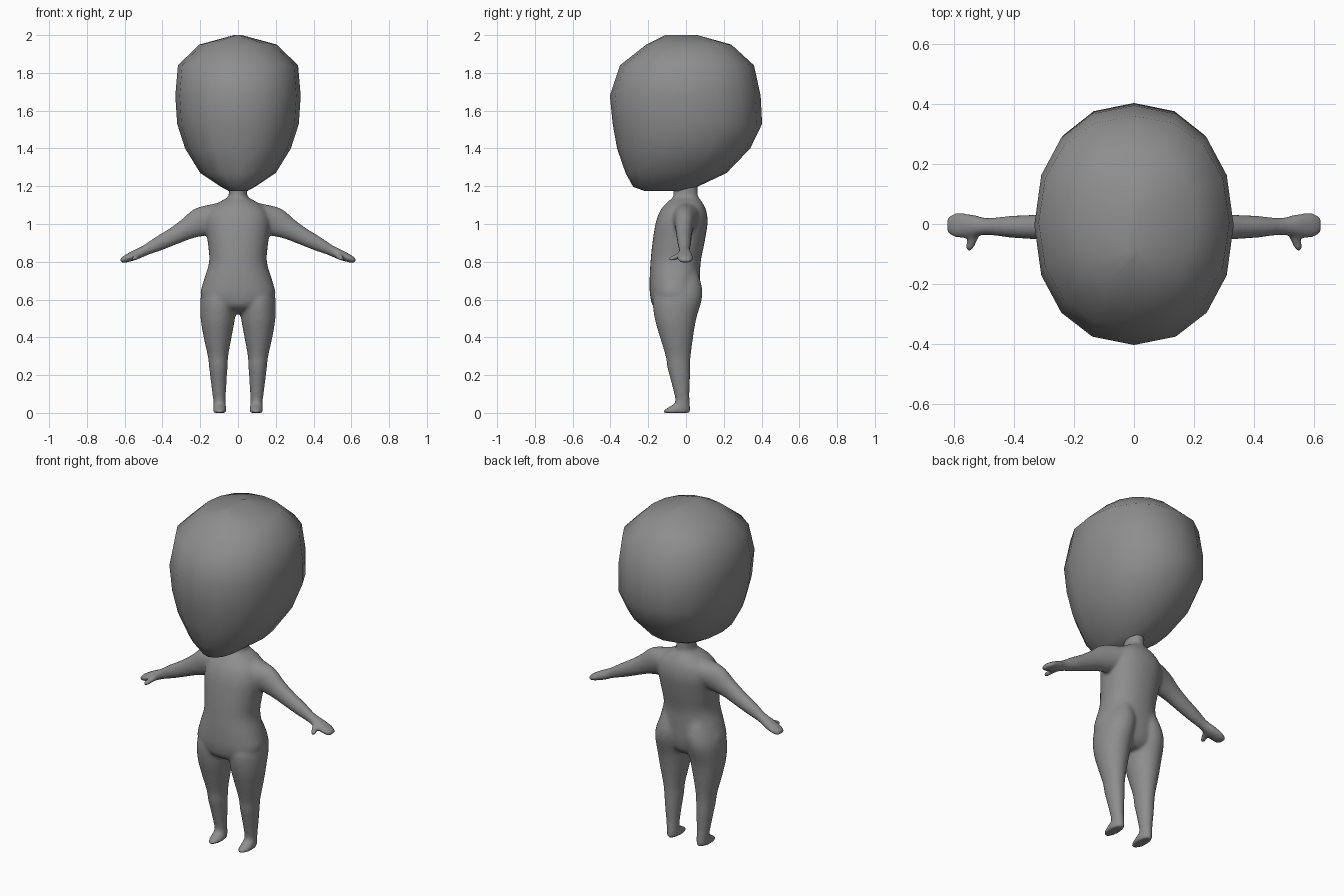
import bpy, bmesh, math
from mathutils import Vector

if "Cube" in bpy.data.objects:
    bpy.data.objects.remove(bpy.data.objects["Cube"])

grey = bpy.data.materials.new("dark_grey")
grey.diffuse_color = (0.27, 0.27, 0.27, 1)
grey.use_nodes = True
grey.node_tree.nodes["Principled BSDF"].inputs["Base Color"].default_value = grey.diffuse_color


def spline(rows, steps):
    """Catmull-Rom interpolation of rows of numbers."""
    out = []
    for i in range(len(rows) - 1):
        p0, p1 = rows[max(i - 1, 0)], rows[i]
        p2, p3 = rows[i + 1], rows[min(i + 2, len(rows) - 1)]
        for s in range(steps):
            t = s / steps
            out.append([0.5 * (2 * b + (c - a) * t + (2 * a - 5 * b + 4 * c - d) * t * t
                               + (3 * b - a - 3 * c + d) * t ** 3)
                        for a, b, c, d in zip(p0, p1, p2, p3)])
    out.append(list(rows[-1]))
    return out


def loft(bm, rings, sides, power=2.0):
    """Skin (centre, u, v) super-ellipse rings into a closed tube."""
    def sp(c):
        return math.copysign(abs(c) ** (2 / power), c) if abs(c) > 1e-6 else 0.0
    loops = []
    for c, u, v in rings:
        loops.append([bm.verts.new(c + u * sp(math.cos(a)) + v * sp(math.sin(a)))
                      for a in (2 * math.pi * k / sides for k in range(sides))])
    for lo, hi in zip(loops, loops[1:]):
        for k in range(sides):
            n = (k + 1) % sides
            bm.faces.new((lo[k], lo[n], hi[n], hi[k]))
    caps = [bm.faces.new(loops[0][::-1]), bm.faces.new(loops[-1])]
    # Orient each closed tube outwards on its own
    part = {f for loop in loops for v in loop for f in v.link_faces} | set(caps)
    bmesh.ops.recalc_face_normals(bm, faces=list(part))


def level_rings(rows, side=1):
    """Rows (z, x centre, half width, front y, back y) -> horizontal rings."""
    return [(Vector((side * x, (f + b) / 2, z)), Vector((w, 0, 0)), Vector((0, (b - f) / 2, 0)))
            for z, x, w, f, b in rows]


def limb_rings(rows, side):
    """Rows (x, y, z, radius, depth radius) -> rings square to the limb path."""
    pts = [Vector((side * r[0], r[1], r[2])) for r in rows]
    rings = []
    for i, r in enumerate(rows):
        t = (pts[min(i + 1, len(pts) - 1)] - pts[max(i - 1, 0)]).normalized()
        u = t.cross(Vector((0, 1, 0))).normalized()
        rings.append((pts[i], u * r[3], t.cross(u) * r[4]))
    return rings


def finish(bm, name):
    for f in bm.faces:
        f.smooth = True
    me = bpy.data.meshes.new(name)
    bm.to_mesh(me)
    bm.free()
    me.materials.append(grey)
    ob = bpy.data.objects.new(name, me)
    bpy.context.collection.objects.link(ob)
    return ob


# Head: coarse smooth-shaded egg with forward chin
head = [(1.175, 0, 0.05, -0.22, 0.0), (1.197, 0, 0.09, -0.28, 0.06),
        (1.27, 0, 0.2, -0.32, 0.215), (1.4, 0, 0.28, -0.365, 0.34),
        (1.53, 0, 0.322, -0.388, 0.403), (1.68, 0, 0.332, -0.403, 0.395),
        (1.84, 0, 0.318, -0.35, 0.36), (1.95, 0, 0.205, -0.21, 0.24),
        (2.0, 0, 0.02, -0.11, 0.06)]
bm = bmesh.new()
loft(bm, level_rings(head), 16, 2.2)
finish(bm, "head")

# Body parts, overlapped and then fused by a remesh
torso = [(0.525, 0, 0.08, -0.1, 0.02), (0.56, 0, 0.14, -0.17, 0.055),
         (0.62, 0, 0.197, -0.19, 0.07), (0.7, 0, 0.182, -0.193, 0.074),
         (0.8, 0, 0.153, -0.188, 0.078), (0.9, 0, 0.16, -0.178, 0.098),
         (1.0, 0, 0.172, -0.162, 0.114), (1.06, 0, 0.16, -0.142, 0.11),
         (1.1, 0, 0.125, -0.115, 0.095), (1.14, 0, 0.055, -0.07, 0.068)]
neck = [(1.08, 0, 0.075, -0.075, 0.072), (1.14, 0, 0.052, -0.068, 0.064),
        (1.18, 0, 0.048, -0.067, 0.062), (1.26, 0, 0.05, -0.07, 0.062)]
leg = [(0.0, 0.097, 0.034, -0.12, 0.021), (0.012, 0.097, 0.036, -0.123, 0.024),
       (0.035, 0.097, 0.034, -0.085, 0.022), (0.055, 0.098, 0.032, -0.058, 0.02),
       (0.1, 0.1, 0.036, -0.063, 0.018), (0.19, 0.103, 0.044, -0.086, 0.022),
       (0.24, 0.104, 0.049, -0.099, 0.022), (0.3, 0.106, 0.054, -0.108, 0.025),
       (0.4, 0.108, 0.074, -0.138, 0.038), (0.5, 0.107, 0.091, -0.166, 0.055),
       (0.6, 0.102, 0.097, -0.176, 0.084), (0.67, 0.09, 0.089, -0.15, 0.084),
       (0.75, 0.08, 0.06, -0.1, 0.06)]
arm = [(0.04, 0.0, 1.06, 0.06, 0.085), (0.12, -0.003, 1.038, 0.07, 0.075),
       (0.2, -0.007, 1.01, 0.077, 0.056),
       (0.27, -0.01, 0.974, 0.058, 0.046), (0.34, -0.01, 0.936, 0.047, 0.041),
       (0.42, -0.009, 0.896, 0.039, 0.036), (0.49, -0.008, 0.861, 0.029, 0.029),
       (0.545, -0.005, 0.836, 0.027, 0.039), (0.595, -0.004, 0.815, 0.02, 0.042),
       (0.622, -0.004, 0.803, 0.013, 0.028)]
bm = bmesh.new()
loft(bm, level_rings(spline(torso, 4)), 32, 2.2)
loft(bm, level_rings(spline(neck, 3)), 24)
for side in (-1, 1):
    loft(bm, level_rings(spline(leg, 4), side), 28)
    loft(bm, limb_rings(spline(arm, 4), side), 24)
    # Thumb
    a, b = Vector((side * 0.525, -0.02, 0.838)), Vector((side * 0.552, -0.09, 0.812))
    up, out = Vector((0, 0, 1)), Vector((side, 0.3, 0))
    loft(bm, [(a.lerp(b, t), out * r, up * r)
              for t, r in ((0, 0.018), (0.5, 0.016), (0.85, 0.015), (1, 0.01))], 12)
body = finish(bm, "body")

fuse = body.modifiers.new("fuse", 'REMESH')
fuse.mode = 'VOXEL'
fuse.voxel_size = 0.009
fuse.use_smooth_shade = True
relax = body.modifiers.new("relax", 'SMOOTH')
relax.factor = 0.5
relax.iterations = 10
